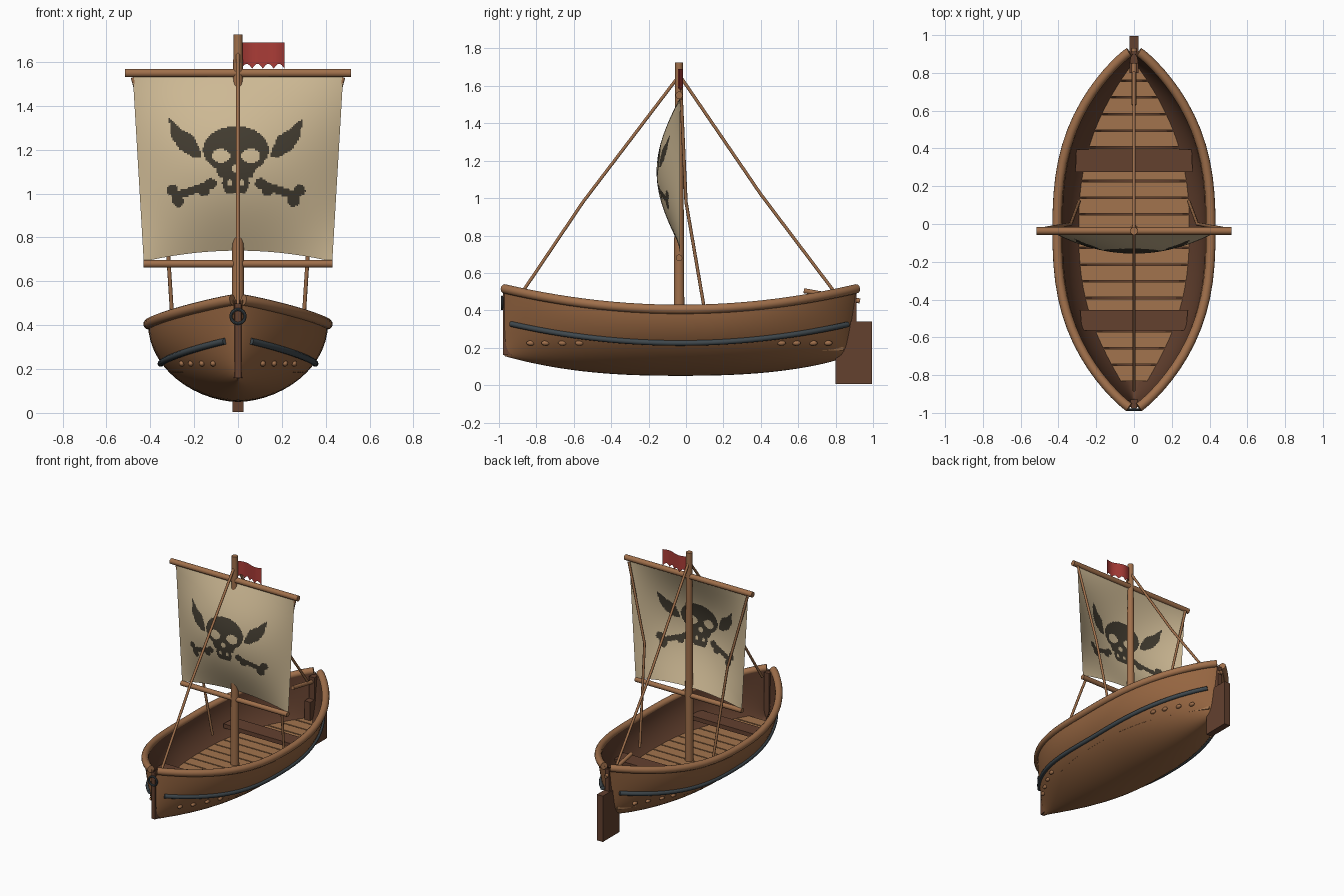
import bpy, bmesh, math
from mathutils import Vector

if "Cube" in bpy.data.objects:
    bpy.data.objects.remove(bpy.data.objects["Cube"], do_unlink=True)


def material(name, r, g, b):
    m = bpy.data.materials.new(name)
    m.use_nodes = True
    m.diffuse_color = (r, g, b, 1)
    bsdf = m.node_tree.nodes["Principled BSDF"]
    bsdf.inputs["Base Color"].default_value = (r, g, b, 1)
    bsdf.inputs["Roughness"].default_value = 0.8
    return m


HULL = material("hull wood", 0.30, 0.13, 0.052)
SPAR = material("spar wood", 0.35, 0.16, 0.07)
DECK = material("deck wood", 0.36, 0.175, 0.075)
DARK = material("dark wood", 0.125, 0.052, 0.028)
IRON = material("iron", 0.05, 0.065, 0.075)
CLOTH = material("sail cloth", 0.62, 0.49, 0.30)
INK = material("emblem ink", 0.055, 0.045, 0.03)
RED = material("flag red", 0.40, 0.045, 0.038)


def finish(name, bm, mats, smooth=True):
    me = bpy.data.meshes.new(name)
    bm.to_mesh(me)
    bm.free()
    ob = bpy.data.objects.new(name, me)
    bpy.context.collection.objects.link(ob)
    for m in mats:
        me.materials.append(m)
    if smooth:
        smooth_object(ob)
    return ob


def smooth_object(ob):
    bpy.ops.object.select_all(action='DESELECT')
    ob.select_set(True)
    bpy.context.view_layer.objects.active = ob
    bpy.ops.object.shade_smooth_by_angle(angle=math.radians(40))


def surface(name, fn, nu, nv, mats, rule=None, flip=False):
    """Grid surface from fn(u, v); rule picks the material from a face centre."""
    bm = bmesh.new()
    vs = [[bm.verts.new(fn(i / nu, j / nv)) for j in range(nv + 1)] for i in range(nu + 1)]
    for i in range(nu):
        for j in range(nv):
            f = bm.faces.new((vs[i][j], vs[i + 1][j], vs[i + 1][j + 1], vs[i][j + 1]))
            if rule:
                f.material_index = rule(f.calc_center_median())
    if flip:
        bmesh.ops.reverse_faces(bm, faces=bm.faces)
    return finish(name, bm, mats)


def tube(name, pts, r, mat, radii=None, sides=3):
    cu = bpy.data.curves.new(name, 'CURVE')
    cu.dimensions = '3D'
    cu.bevel_depth, cu.bevel_resolution, cu.use_fill_caps = r, sides, True
    sp = cu.splines.new('POLY')
    sp.points.add(len(pts) - 1)
    for k, p in enumerate(pts):
        sp.points[k].co = (*p, 1)
        sp.points[k].radius = radii[k] if radii else 1
    ob = bpy.data.objects.new(name, cu)
    bpy.context.collection.objects.link(ob)
    cu.materials.append(mat)
    bpy.ops.object.select_all(action='DESELECT')
    ob.select_set(True)
    bpy.context.view_layer.objects.active = ob
    bpy.ops.object.convert(target='MESH')
    smooth_object(bpy.context.view_layer.objects.active)


def block(name, y0, y1, z0, z1, half0, half1, mat):
    """Box spanning the centreline, with its own half width at each end."""
    bm = bmesh.new()
    vs = [bm.verts.new((sx * h, y, z)) for y, h in ((y0, half0), (y1, half1))
          for sx, z in ((-1, z0), (1, z0), (1, z1), (-1, z1))]
    bmesh.ops.convex_hull(bm, input=vs)
    bmesh.ops.dissolve_limit(bm, angle_limit=0.01, verts=bm.verts, edges=bm.edges)
    return finish(name, bm, [mat], False)


# Hull shape rules; s runs from -1 at the bow to 1 at the stern
MID, HALF = -0.03, 0.94


def plan(s):
    return 0.018 + 0.392 * max(0, 1 - abs(s) ** 2.6) ** 0.9


def keel(s):
    return 0.05 + 0.105 * abs(s) ** 2.5


def sheer(s):
    return 0.405 + 0.11 * s * s


def hull_x(y, z):
    s = (y - MID) / HALF
    c = 1 - (z - keel(s)) / (sheer(s) - keel(s))
    return plan(s) * math.sqrt(max(0, 1 - c * c)) ** 1.1


def shell(inset):
    def fn(u, v):
        s = math.sin((u - 0.5) * math.pi)
        a = (v - 0.5) * math.pi
        k = keel(s) + inset
        w = max(0.004, plan(s) - inset)
        x = math.copysign(w * abs(math.sin(a)) ** 1.1, a)
        y = MID + HALF * s - 0.05 * math.cos(a) * max(0, s) ** 8
        return (x, y, k + (sheer(s) - k) * (1 - math.cos(a)))
    return fn


surface("hull_outside", shell(0), 48, 28, [HULL])
surface("hull_inside", shell(0.03), 48, 28, [DARK], flip=True)

# Stem, stern post, rudder and tiller
block("stem", -0.978, -0.93, 0.16, 0.5, 0.014, 0.02, DARK)
block("stern_post", 0.85, 0.912, 0.17, 0.5, 0.022, 0.016, DARK)
block("rudder", 0.8, 0.995, 0.005, 0.34, 0.024, 0.024, DARK)
tube("tiller", [(0, 0.93, 0.45), (0, 0.63, 0.505)], 0.014, SPAR)

# Rails, iron bands and pegs on both sides
for side, tag in ((1, "left"), (-1, "right")):
    rail, band = [], []
    for i in range(33):
        s = math.sin((i / 32 - 0.5) * math.pi)
        rail.append((side * (plan(s) + 0.01 * abs(s) ** 8 - 0.003), MID + s * HALF, sheer(s)))
        y = -0.935 + 1.8 * i / 32
        t = (y - MID) / HALF
        z = 0.225 + 0.11 * t * t
        band.append((side * (hull_x(y, z) + 0.004), y, z))
    tube(tag + "_rail", rail, 0.025, SPAR, sides=4)
    tube(tag + "_iron_band", band, 0.015, IRON)
    for n, y in enumerate((-0.83, -0.75, -0.66, -0.57, 0.51, 0.59, 0.68, 0.76)):
        bm = bmesh.new()
        bmesh.ops.create_icosphere(bm, subdivisions=2, radius=1)
        bmesh.ops.scale(bm, vec=(0.014, 0.024, 0.014), verts=bm.verts)
        bmesh.ops.translate(bm, vec=(side * hull_x(y, 0.225), y, 0.225), verts=bm.verts)
        finish(f"{tag}_peg_{n}", bm, [SPAR])
    # Rope from the yard end to the deck
    tube(tag + "_shroud", [(side * 0.48, -0.025, 1.53), (side * 0.335, 0.0, 0.98),
                           (side * 0.29, 0.12, 0.28)], 0.009, SPAR)

# Bow ring
bpy.ops.mesh.primitive_torus_add(major_radius=0.032, minor_radius=0.007, major_segments=24,
                                 minor_segments=8, location=(0, -0.983, 0.44),
                                 rotation=(math.pi / 2, 0, 0))
ring = bpy.context.object
ring.name = "bow_ring"
ring.data.materials.append(IRON)
smooth_object(ring)

# Deck planks and benches
FLOOR = 0.205
for n in range(19):
    y0 = -0.83 + n * 0.0885
    y1 = y0 + 0.08
    block(f"deck_plank_{n}", y0, y1, FLOOR - 0.02, FLOOR,
          hull_x(y0, FLOOR) - 0.018, hull_x(y1, FLOOR) - 0.018, DECK)
block("front_bench", -0.565, -0.455, 0.265, 0.295, 0.275, 0.285, DARK)
block("back_bench", 0.275, 0.395, 0.265, 0.295, 0.31, 0.305, DARK)

# Mast, yards and stays
MY = -0.037
tube("mast", [(0, MY, 0.19), (0, MY, 1.725)], 0.03, SPAR, [1, 0.7], 5)
tube("upper_yard", [(-0.515, MY, 1.55), (0.515, MY, 1.55)], 0.02, SPAR)
tube("lower_yard", [(-0.43, MY, 0.68), (0.43, MY, 0.68)], 0.018, SPAR)
tube("forestay", [(0, -0.88, 0.49), (0, -0.55, 0.98), (0, -0.04, 1.65)], 0.009, SPAR)
tube("backstay", [(0, 0.8, 0.49), (0, 0.4, 1.02), (0, -0.03, 1.65)], 0.009, SPAR)

# Sail with its painted skull and bones
WING = [(0.305, 1.345), (0.295, 1.26), (0.255, 1.2), (0.195, 1.165), (0.155, 1.17),
        (0.17, 1.215), (0.195, 1.265), (0.25, 1.295)]


def ellipse(x, z, cx, cz, rx, rz):
    return ((x - cx) / rx) ** 2 + ((z - cz) / rz) ** 2 < 1


def in_polygon(x, z, poly):
    inside = False
    for (x0, z0), (x1, z1) in zip(poly, poly[1:] + poly[:1]):
        if (z0 > z) != (z1 > z) and x < x0 + (z - z0) * (x1 - x0) / (z1 - z0):
            inside = not inside
    return inside


def emblem(p):
    x, z = abs(p.x + 0.01), p.z
    if ellipse(x, z, 0.068, 1.172, 0.042, 0.032) or ellipse(x, z, 0, 1.115, 0.016, 0.02):
        return 0
    if ellipse(x, z, 0.028, 1.05, 0.011, 0.014) or ellipse(x, z, 0.066, 1.065, 0.01, 0.012):
        return 0
    skull = ellipse(x, z, 0, 1.2, 0.15, 0.108) or (x < 0.045 + 0.4 * (z - 1.0) and 1.0 < z < 1.13)
    shaft = 0.12 < x < 0.29 and abs(z - (1.04 - 0.33 * (x - 0.12))) < 0.019
    knob = any(ellipse(x, z, cx, cz, 0.027, 0.025)
               for cx, cz in ((0.115, 1.045), (0.145, 1.015), (0.29, 1.015), (0.262, 0.965)))
    return int(skull or shaft or knob or in_polygon(x, z, WING))


def sail(u, v):
    c = 2 * u - 1
    low = 0.69 + 0.05 * (1 - c * c)
    bulge = 0.125 * (1 - c * c) * math.sin(math.pi * v)
    return (c * (0.43 + 0.05 * v), -0.032 - bulge, low + (1.54 - low) * v)


surface("sail", sail, 130, 110, [CLOTH, INK], emblem)


# Flag with a ragged lower edge
def flag(u, v):
    low = 1.57 + 0.022 * abs(math.sin(u * math.pi * 4))
    return (0.015 + 0.197 * u, -0.03 + 0.014 * math.sin(u * 6), low + (1.69 - low) * v)


surface("flag", flag, 32, 4, [RED])
